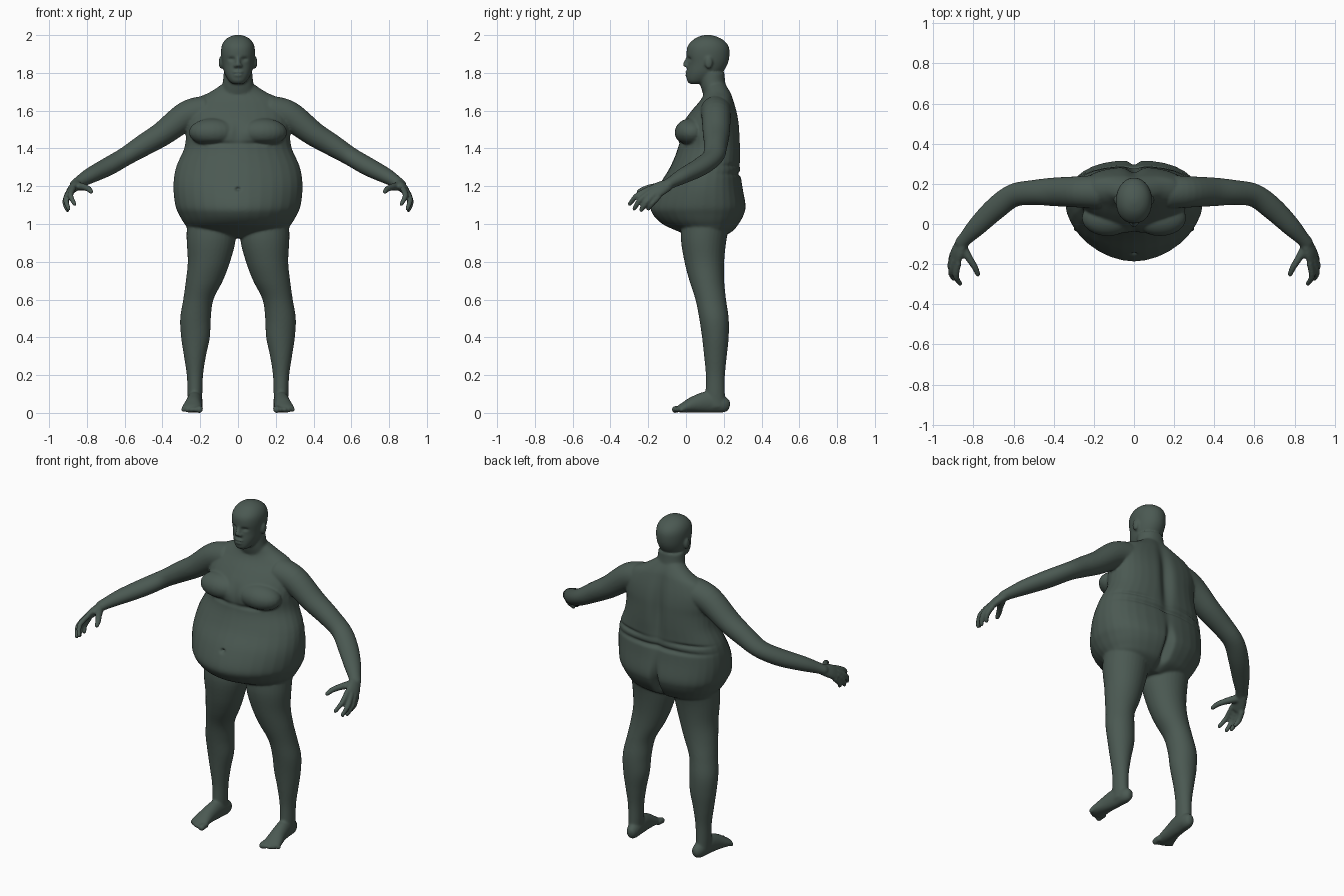
import bpy, bmesh, math
from mathutils import Vector, Matrix

bm = bmesh.new()
N = 32


def spline(rows, k=5):
    """Catmull-Rom refinement of rows of numbers."""
    out = []
    for i in range(len(rows) - 1):
        p0, p1 = rows[max(i - 1, 0)], rows[i]
        p2, p3 = rows[i + 1], rows[min(i + 2, len(rows) - 1)]
        for j in range(k):
            t = j / k
            out.append([0.5 * (2 * b + (c - a) * t + (2 * a - 5 * b + 4 * c - d) * t * t
                               + (3 * b - a - 3 * c + d) * t ** 3)
                        for a, b, c, d in zip(p0, p1, p2, p3)])
    return out + [list(rows[-1])]


def loft(rings):
    """Skin closed rings and cap both ends."""
    vs = [[bm.verts.new(p) for p in r] for r in rings]
    for a, b in zip(vs, vs[1:]):
        for i in range(N):
            j = (i + 1) % N
            bm.faces.new((a[i], a[j], b[j], b[i]))
    bm.faces.new(vs[0])
    bm.faces.new(vs[-1])


def spow(v, e):
    return math.copysign(abs(v) ** e, v)


def column(rows, nf=2.0, nb=2.0, mid=0.5, s=1):
    """Upright loft from rows of (z, centre x, half width, front y, back y)."""
    rings = []
    for z, cx, hw, yf, yb in spline(rows):
        yc, ring = yf + (yb - yf) * mid, []
        for i in range(N):
            a = 2 * math.pi * i / N
            c, q = math.cos(a), math.sin(a)
            e = 2 / (nb if q > 0 else nf)
            depth = yb - yc if q > 0 else yc - yf
            ring.append((s * (cx + hw * spow(c, e)), yc + depth * spow(q, e), z))
        rings.append(ring)
    loft(rings)


def tube(rows, up=(0, 0, 1), s=1):
    """Limb along a path, rows of (x, y, z, side radius, up radius), rounded ends."""
    pts = spline(rows)
    rings = []
    for i, p in enumerate(pts):
        c = Vector(p[:3])
        t = (Vector(pts[min(i + 1, len(pts) - 1)][:3]) - Vector(pts[max(i - 1, 0)][:3])).normalized()
        side = t.cross(Vector(up)).normalized()
        u = side.cross(t)
        caps = [(0, 1)]
        if i == 0:
            caps = [(-.6, .35), (-.4, .75), (0, 1)]
        elif i == len(pts) - 1:
            caps = [(0, 1), (.5, .8), (.8, .35)]
        for off, sc in caps:
            ring = []
            for k in range(N):
                a = 2 * math.pi * k / N
                v = c + t * off * min(p[3], p[4]) + sc * (side * p[3] * math.cos(a) + u * p[4] * math.sin(a))
                ring.append((s * v.x, v.y, v.z))
            rings.append(ring)
    loft(rings)


def blob(c, r):
    bmesh.ops.create_uvsphere(bm, u_segments=24, v_segments=14, radius=1,
                              matrix=Matrix.Translation(c) @ Matrix.Diagonal((*r, 1)))


# Torso with heavy belly and seat
column([(.925, 0, .10, .04, .18), (.96, 0, .24, -.04, .245), (1.0, 0, .283, -.125, .28),
        (1.05, 0, .312, -.175, .308), (1.1, 0, .332, -.185, .317), (1.2, 0, .342, -.145, .30),
        (1.3, 0, .328, -.085, .288), (1.4, 0, .285, -.045, .288), (1.48, 0, .275, -.045, .285),
        (1.54, 0, .278, -.015, .28), (1.6, 0, .27, .03, .268), (1.66, 0, .225, .08, .25),
        (1.7, 0, .145, .095, .235), (1.75, 0, .07, .09, .205)], nf=1.85, nb=2.5, mid=.55)

# Neck and skull
column([(1.66, 0, .1, .1, .235), (1.74, 0, .082, .075, .212), (1.8, 0, .076, .07, .205)])
column([(1.742, 0, .028, .02, .08), (1.76, 0, .05, .005, .14), (1.8, 0, .072, .004, .192),
        (1.85, 0, .084, .009, .222), (1.9, 0, .09, .003, .231), (1.94, 0, .087, .008, .226),
        (1.97, 0, .072, .032, .203), (1.99, 0, .047, .062, .168), (2.001, 0, .015, .1, .13)], nf=2.2)

# Nose and lips
tube([(0, .012, 1.888, .009, .009), (0, .002, 1.862, .011, .011), (0, -.004, 1.842, .016, .013)], up=(0, 1, 0))
for x in (-.014, .014):
    blob((x, .003, 1.838), (.011, .012, .009))
blob((0, .008, 1.803), (.028, .014, .008))
blob((0, .009, 1.788), (.025, .014, .008))

for s in (1, -1):
    # Ear and breast
    blob((s * .09, .12, 1.855), (.012, .021, .034))
    blob((s * .13, .03, 1.485), (.13, .09, .075))

    # Leg
    column([(1.03, .145, .125, -.02, .24), (.92, .142, .13, -.027, .215), (.8, .154, .112, -.008, .202),
            (.7, .178, .098, .018, .202), (.6, .21, .08, .05, .212), (.5, .225, .081, .07, .226),
            (.4, .225, .076, .085, .226), (.3, .228, .058, .096, .216), (.2, .228, .043, .105, .206),
            (.1, .228, .039, .103, .206), (.03, .228, .036, .1, .21)], s=s)

    # Foot and toes
    tube([(.218, .215, .04, .028, .036), (.222, .19, .045, .036, .045), (.228, .12, .057, .04, .057),
          (.236, .05, .046, .044, .046), (.243, -.005, .03, .052, .03), (.245, -.03, .022, .052, .022)], s=s)
    for i in range(5):
        x, tip, r = .203 + .021 * i, -.06 + .0035 * i * i * .6, (.018 if i == 0 else .0125)
        tube([(x, -.02, .022, r, r), (x + .001, tip + .01, .02, r, r), (x + .002, tip, .016, r, r)], s=s)

    # Arm
    tube([(.17, .16, 1.595, .085, .085), (.27, .16, 1.573, .078, .078), (.4, .16, 1.478, .071, .065),
          (.5, .157, 1.417, .062, .058), (.6, .142, 1.355, .058, .049), (.69, .077, 1.303, .057, .048),
          (.78, -.01, 1.257, .048, .041), (.835, -.068, 1.225, .036, .032), (.862, -.1, 1.207, .034, .027)], s=s)

    # Palm
    tube([(.855, -.09, 1.21, .025, .033), (.876, -.135, 1.188, .024, .043),
          (.891, -.172, 1.167, .019, .044)], up=(-.03, -.05, .04), s=s)

    # Fingers and thumb: root, middle, tip
    for a, b, c in (((.873, -.19, 1.188), (.886, -.26, 1.15), (.865, -.298, 1.105)),
                    ((.892, -.18, 1.175), (.911, -.24, 1.13), (.897, -.275, 1.08)),
                    ((.902, -.165, 1.16), (.916, -.21, 1.115), (.902, -.238, 1.072)),
                    ((.902, -.145, 1.145), (.91, -.18, 1.108), (.897, -.2, 1.08))):
        tube([(*a, .0155, .0155), (*b, .0145, .0145), (*c, .0115, .0115)], up=(1, 0, .3), s=s)
    tube([(.852, -.12, 1.2, .024, .024), (.815, -.18, 1.195, .018, .018),
          (.79, -.22, 1.185, .0155, .0155), (.777, -.252, 1.17, .0125, .0125)], s=s)

bmesh.ops.recalc_face_normals(bm, faces=bm.faces[:])
raw = bpy.data.meshes.new("body")
bm.to_mesh(raw)
bm.free()
body = bpy.data.objects.new("body", raw)
bpy.context.collection.objects.link(body)

# Fuse the parts into one skin
fuse = body.modifiers.new("fuse", 'REMESH')
fuse.mode = 'VOXEL'
fuse.voxel_size = .0065
soft = body.modifiers.new("soften", 'SMOOTH')
soft.factor, soft.iterations = .5, 5
bpy.context.view_layer.update()
skin = bpy.data.meshes.new_from_object(body.evaluated_get(bpy.context.evaluated_depsgraph_get()))
body.modifiers.clear()
body.data = skin

# Sculpt strokes: centre, radii, push in y
strokes = [((0, -.15, 1.185), (.012, .05, .01), .02),      # navel
           ((0, .28, 1.47), (.035, .1, .2), -.028),        # spine groove
           ((0, .29, 1.03), (.022, .1, .1), -.05),         # seat cleft
           ((0, .28, 1.265), (.3, .15, .012), -.013),      # back folds
           ((.2, .25, 1.31), (.12, .1, .01), -.01),
           ((-.2, .25, 1.31), (.12, .1, .01), -.01),
           ((0, -.06, 1.49), (.025, .06, .06), .012),      # breastbone
           ((0, 0, 1.7955), (.024, .02, .0035), .006)]     # mouth
for s in (1, -1):
    strokes += [((s * .034, .015, 1.873), (.018, .03, .01), .011),   # eye socket
                ((s * .13, -.05, 1.425), (.1, .06, .012), .012)]     # under breast
for c, r, push in strokes:
    for v in skin.vertices:
        dz = (v.co.z - c[2]) / r[2]
        if abs(dz) < 2.5:
            d = dz * dz + ((v.co.x - c[0]) / r[0]) ** 2 + ((v.co.y - c[1]) / r[1]) ** 2
            if d < 6:
                v.co.y += push * math.exp(-d)

skin.shade_smooth()
mat = bpy.data.materials.new("dark green grey")
mat.diffuse_color = (.07, .1, .085, 1)
skin.materials.clear()
skin.materials.append(mat)
